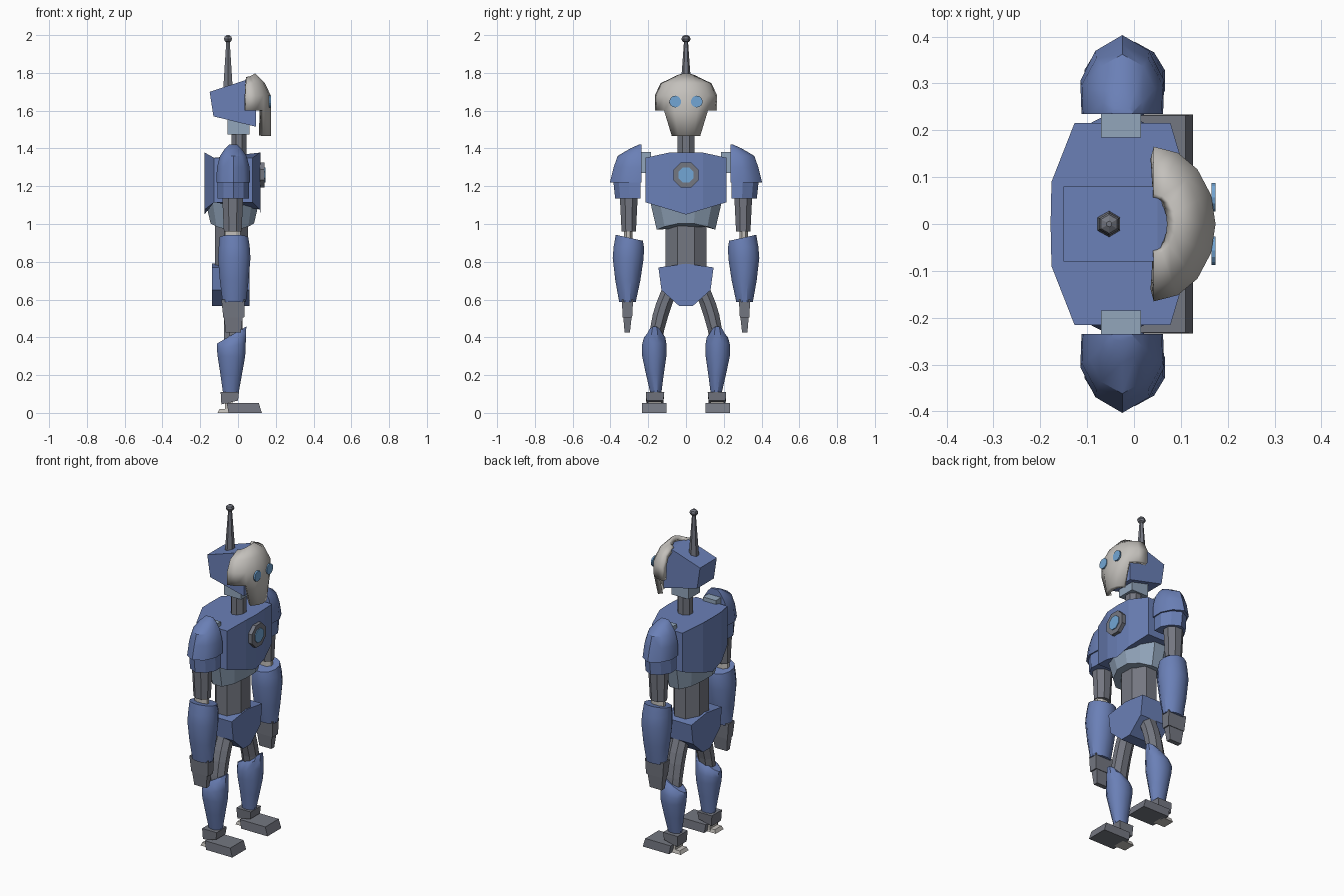
import bpy, bmesh, math
from math import sin, cos, pi, radians

if "Cube" in bpy.data.objects:
    bpy.data.objects.remove(bpy.data.objects["Cube"])


def material(name, r, g, b):
    m = bpy.data.materials.new(name)
    m.diffuse_color = (r, g, b, 1)
    m.use_nodes = True
    m.node_tree.nodes["Principled BSDF"].inputs["Base Color"].default_value = m.diffuse_color
    return m


BLUE = material("armour_blue", 0.145, 0.215, 0.47)
PALE = material("pale_blue", 0.29, 0.38, 0.50)
DARK = material("dark_grey", 0.175, 0.185, 0.22)
LIGHT = material("light_grey", 0.55, 0.53, 0.50)
GLOW = material("glow_blue", 0.17, 0.38, 0.66)


def make(name, verts, faces, mat, mirror=False, smooth=False, shell=0):
    me = bpy.data.meshes.new(name)
    me.from_pydata(verts, [], faces)
    bm = bmesh.new()
    bm.from_mesh(me)
    bmesh.ops.recalc_face_normals(bm, faces=bm.faces)
    bm.to_mesh(me)
    bm.free()
    me.materials.append(mat)
    ob = bpy.data.objects.new(name, me)
    bpy.context.collection.objects.link(ob)
    if smooth:
        bpy.ops.object.select_all(action='DESELECT')
        ob.select_set(True)
        bpy.context.view_layer.objects.active = ob
        bpy.ops.object.shade_smooth_by_angle(angle=radians(35))
    if shell:
        s = ob.modifiers.new("shell", 'SOLIDIFY')
        s.thickness = shell
        s.offset = -1
    if mirror:
        m = ob.modifiers.new("other_side", 'MIRROR')
        m.use_axis = (False, True, False)
    return ob


def loft(name, rings, mat, **kw):
    """Skin a stack of equal-sized rings and cap both ends."""
    n = len(rings[0])
    verts = [p for r in rings for p in r]
    faces = [(k * n + i, k * n + (i + 1) % n, (k + 1) * n + (i + 1) % n, (k + 1) * n + i)
             for k in range(len(rings) - 1) for i in range(n)]
    faces += [tuple(range(n)), tuple(range((len(rings) - 1) * n, len(rings) * n))]
    return make(name, verts, faces, mat, **kw)


def ring(cx, cy, z, rx, ry, n=8, sx=0, sy=0):
    """Horizontal ring; sx and sy tilt it along x and y."""
    out = []
    for i in range(n):
        a = 2 * pi * (i + 0.5) / n
        k = 1 / cos(pi / n)
        dx, dy = rx * k * cos(a), ry * k * sin(a)
        out.append((cx + dx, cy + dy, z + sx * dx + sy * dy))
    return out


def rect(x0, x1, y0, y1, z):
    return [(x0, y0, z), (x1, y0, z), (x1, y1, z), (x0, y1, z)]


def box(name, x0, x1, y0, y1, z0, z1, mat, **kw):
    return loft(name, [rect(x0, x1, y0, y1, z0), rect(x0, x1, y0, y1, z1)], mat, **kw)


def disc(name, x0, x1, y, z, r, n, mat, **kw):
    """Flat plate facing +x."""
    return loft(name, [[(x, y + r * cos(2 * pi * (i + .5) / n), z + r * sin(2 * pi * (i + .5) / n))
                        for i in range(n)] for x in (x0, x1)], mat, **kw)


# Antenna
loft("antenna_rod", [ring(-.053, 0, 1.70, .026, .026, 6), ring(-.053, 0, 1.97, .009, .009, 6)], DARK)
loft("antenna_ball", [ring(-.053, 0, 1.98 + .021 * sin(radians(a)), .021 * cos(radians(a)),
                           .021 * cos(radians(a)), 6) for a in (-75, -35, 0, 35, 75)], DARK)

# Head block, collar and neck
side = [(-.15, 1.70), (.05, 1.765), (.095, 1.755), (.095, 1.515), (-.13, 1.57)]
loft("head", [[(x, y, z) for x, z in side] for y in (-.08, .08)], BLUE)
box("neck_collar", -.055, .06, -.055, .055, 1.475, 1.58, PALE)
loft("neck", [ring(.005, 0, z, .04, .044, 8) for z in (1.34, 1.50)], DARK)

# Face mask: curved shell, with the jaw narrower than the brow
angles = [-90, -67, -45, -22, 0, 22, 45, 67, 90]
rows = [(1.465, .106, .174), (1.602, .165, .174), (1.68, .165, .174),
        (1.745, .135, .142), (1.798, .065, .09)]
mv = []
for k, (z, w, f) in enumerate(rows):
    for a in angles:
        s, c = sin(radians(a)), cos(radians(a))
        mv.append((.042 + (f - .042) * c, w * s, z - (.02 * s * s if k == 4 else 0)))
mf = [(k * 9 + i, k * 9 + i + 1, k * 9 + i + 10, k * 9 + i + 9)
      for k in range(4) for i in range(8) if k or 2 <= i <= 5]
mask = make("face_mask", mv, mf, LIGHT, smooth=True, shell=.028)
bm = bmesh.new()                      # drop the unused jaw corners, face outwards
bm.from_mesh(mask.data)
bmesh.ops.delete(bm, geom=[v for v in bm.verts if not v.link_faces], context='VERTS')
bm.normal_update()
if sum(f.normal.x for f in bm.faces) < 0:
    bmesh.ops.reverse_faces(bm, faces=bm.faces)
bm.to_mesh(mask.data)
bm.free()
disc("eye", .165, .174, .057, 1.648, .031, 14, GLOW, mirror=True)

# Chest: twelve-sided plan, underside dipping to the middle
half = [(.12, 0), (.115, .09), (.078, .215), (-.127, .215), (-.176, .09), (-.178, 0)]
plan = half + [(x, -y) for x, y in half[-2:0:-1]]
loft("chest", [[(x, y, 1.05 + .065 * abs(y) / .215) for x, y in plan],
               [(x, y, 1.378 - max(0, abs(y) - .09) * .22) for x, y in plan]], BLUE)
disc("chest_ring", .10, .14, 0, 1.26, .072, 8, DARK)
disc("chest_light", .138, .145, 0, 1.26, .043, 8, GLOW)

# Abdomen, waist and pelvis
low = [(x, y, 1.005 - .035 * (abs(y) / .155) ** 2) for x, y, z in ring(-.03, 0, 0, .115, .155, 12)]
loft("abdomen", [low, ring(-.03, 0, 1.12, .142, .19, 12)], PALE)
loft("waist", [ring(-.035, 0, z, .088, .108, 8) for z in (.72, 1.08)], DARK)
hips = [(-.146, .77), (-.13, .65), (-.035, .565), (.035, .565), (.13, .65), (.146, .77), (0, .79)]
loft("pelvis", [[(x, y, z) for y, z in hips] for x in (-.138, .06)], BLUE)

# Shoulders
box("shoulder_joint", -.07, .015, .185, .28, 1.27, 1.38, PALE, mirror=True)


def pad(z, y, hx, h=.235):
    d = y - h
    pts = [(-1, 0), (-1.03, .42), (-.66, .8), (0, 1), (.66, .8), (1.03, .42), (1, 0)]
    return [(-.025 + u * hx, h + v * d, z) for u, v in pts]


loft("shoulder_pad", [pad(1.22, .403, .087), pad(1.30, .383, .084), pad(1.36, .362, .068),
                      pad(1.40, .295, .042), pad(1.42, .25, .022)], BLUE, smooth=True, mirror=True)
loft("shoulder_skirt", [pad(1.135, .375, .08, .24), pad(1.23, .385, .08, .24)], BLUE, mirror=True)

# Arms
loft("upper_arm", [ring(-.028, .303, .96, .047, .038), ring(-.028, .303, 1.2, .058, .05)],
     DARK, mirror=True)
loft("elbow", [ring(-.028, .305, z, .042, .022) for z in (.90, .965)], LIGHT, mirror=True)
loft("forearm", [ring(-.02, .31, .588, .062, .044, 12), ring(-.02, .308, .70, .076, .066, 12),
                 ring(-.02, .306, .82, .086, .082, 12), ring(-.02, .303, .88, .082, .08, 12),
                 ring(-.022, .30, .927, .076, .072, 12, sy=.22)], BLUE, smooth=True, mirror=True)
loft("hand", [rect(-.078, .033, .285, .335, .505), rect(-.088, .036, .28, .34, .60)], DARK, mirror=True)
loft("fingers", [rect(-.065, .015, .297, .325, .425), rect(-.075, .025, .288, .332, .506)],
     DARK, mirror=True)

# Legs
thigh = [(.70, .065, .042), (.65, .085, .045), (.58, .115, .043), (.52, .134, .042),
         (.44, .153, .038), (.36, .165, .034)]
loft("thigh", [ring(-.025, y, z, .05, r) for z, y, r in thigh], DARK, mirror=True)
loft("shin", [ring(-.038, .16, .11, .042, .03, 12), ring(-.036, .165, .21, .058, .048, 12),
              ring(-.035, .168, .30, .073, .064, 12), ring(-.035, .168, .352, .076, .066, 12, sx=.25),
              ring(-.034, .166, .39, .077, .056, 12, sx=.5),
              ring(-.034, .166, .412, .078, .036, 12, sx=.58)], BLUE, smooth=True, mirror=True)
loft("ankle", [[(-.088, .12, .045), (.0, .12, .065), (.0, .21, .065), (-.088, .21, .045)],
               rect(-.092, .005, .115, .212, .11)], DARK, mirror=True)
box("ankle_pin", -.07, -.03, .13, .20, .01, .08, LIGHT, mirror=True)
loft("foot", [rect(-.05, .126, .102, .234, 0), rect(-.06, .11, .104, .232, .052)], DARK, mirror=True)
loft("heel", [rect(-.108, -.03, .13, .205, 0), rect(-.098, -.03, .135, .20, .02)], LIGHT, mirror=True)
